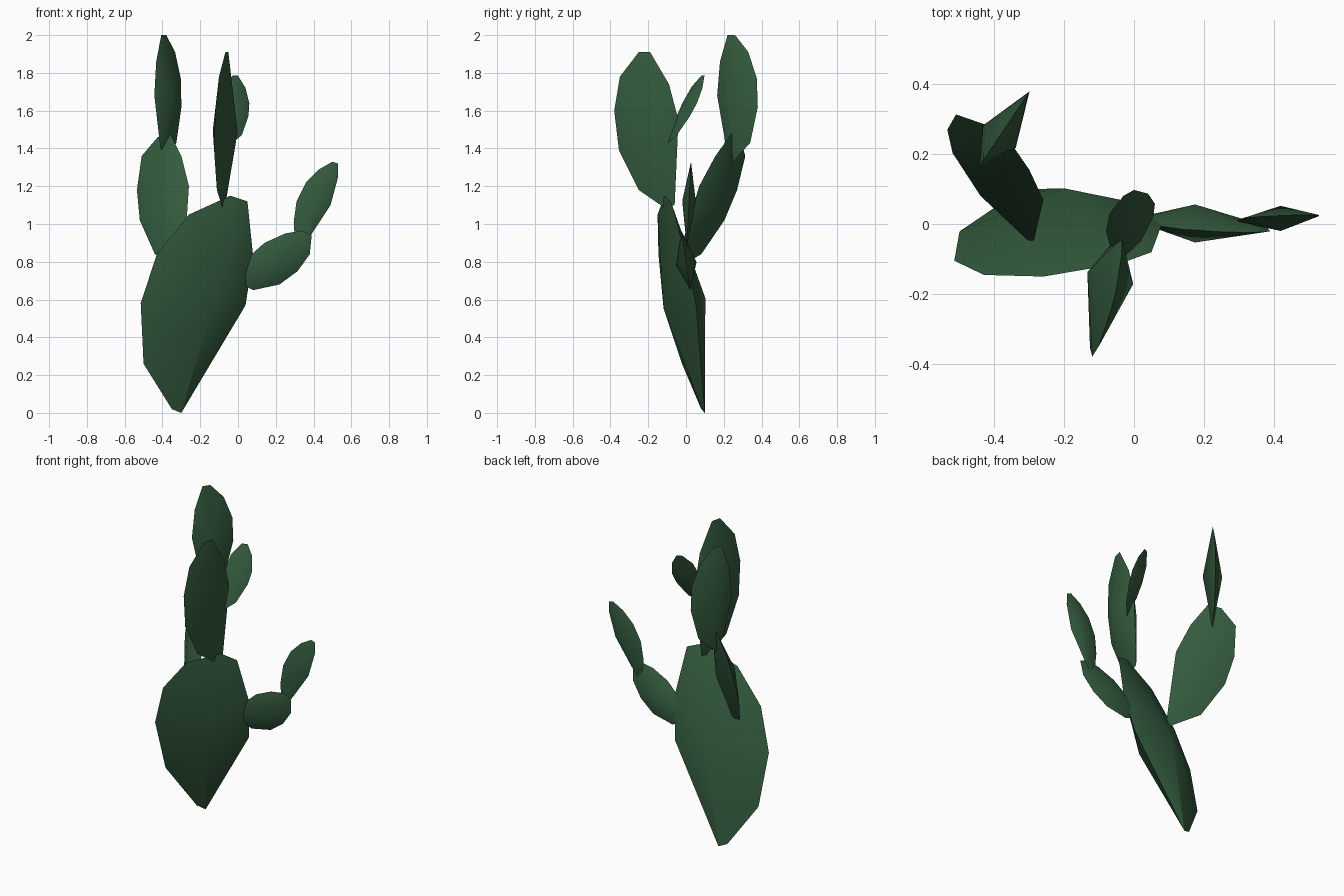
import bpy, bmesh, math
from mathutils import Vector

default_cube = bpy.data.objects.get("Cube")
if default_cube:
    bpy.data.objects.remove(default_cube, do_unlink=True)

# One flat green for the whole plant
GREEN = (.034, .105, .048, 1)
green = bpy.data.materials.new("cactus_green")
green.use_nodes = True
green.diffuse_color = GREEN
shader = green.node_tree.nodes["Principled BSDF"]
shader.inputs["Base Color"].default_value = GREEN
shader.inputs["Roughness"].default_value = .9


def pad(name, facing, plane, centre, bulge, outline):
    """Flat outline on a tilted plane, swelling to a peak on both sides.

    facing "y": outline is (x, z) and y = a + b*x + c*z
    facing "x": outline is (y, z) and x = a + b*y + c*z
    """
    a, b, c = plane

    def place(point):
        u, z = point
        depth = a + b * u + c * z
        return Vector((u, depth, z) if facing == "y" else (depth, u, z))

    normal = Vector((-b, 1, -c) if facing == "y" else (1, -b, -c)).normalized()

    bm = bmesh.new()
    rim = [bm.verts.new(place(p)) for p in outline]
    for side in (-1, 1):
        peak = bm.verts.new(place(centre) + normal * bulge * side)
        for i, vert in enumerate(rim):
            bm.faces.new((rim[i - 1], vert, peak))
    bmesh.ops.recalc_face_normals(bm, faces=bm.faces)

    mesh = bpy.data.meshes.new(name)
    bm.to_mesh(mesh)
    bm.free()
    mesh.materials.append(green)
    obj = bpy.data.objects.new(name, mesh)
    bpy.context.collection.objects.link(obj)

    # Soft faces, crisp rim
    bpy.ops.object.select_all(action="DESELECT")
    obj.select_set(True)
    bpy.context.view_layer.objects.active = obj
    bpy.ops.object.shade_smooth_by_angle(angle=math.radians(30))
    return obj


# Large pad rising from the ground
pad("main_pad", "y", (.184, .281, -.249), (-.17, .58), .118, [
    (-.3, 0), (-.35, .02), (-.5, .26), (-.515, .58), (-.43, .84),
    (-.26, 1.05), (-.04, 1.15), (.05, 1.12), (.08, .83), (.04, .57)])

# Rear branch: a leaning pad with an upright pad on top
pad("rear_lower_pad", "y", (-.543, -.755, .347), (-.385, 1.16), .06, [
    (-.29, .76), (-.44, .84), (-.52, 1.02), (-.535, 1.18), (-.51, 1.36),
    (-.425, 1.46), (-.36, 1.48), (-.3, 1.36), (-.26, 1.2), (-.27, 1.05)])
pad("rear_upper_pad", "x", (-.553, .667, 0), (.25, 1.67), .057, [
    (.25, 1.33), (.34, 1.43), (.38, 1.62), (.375, 1.77), (.33, 1.91),
    (.26, 2), (.22, 2), (.18, 1.86), (.165, 1.68), (.21, 1.42)])

# Front branch: a tall pad with a small pad near its edge
pad("front_tall_pad", "x", (-.12, .26, .062), (-.155, 1.49), .068, [
    (-.06, 1.1), (-.12, 1.09), (-.25, 1.18), (-.355, 1.39), (-.38, 1.6),
    (-.35, 1.78), (-.25, 1.91), (-.19, 1.91), (-.09, 1.74), (-.04, 1.55)])
pad("front_small_pad", "y", (-.795, .55, .5), (-.01, 1.62), .025, [
    (-.03, 1.43), (.02, 1.47), (.055, 1.57), (.06, 1.64), (.04, 1.72),
    (0, 1.785), (-.03, 1.785), (-.07, 1.727), (-.08, 1.638), (-.07, 1.55)])

# Side branch: an outstretched pad with an upturned pad at its end
pad("side_lower_pad", "y", (.12, 0, -.15), (.175, .79), .055, [
    (0, .69), (.08, .65), (.22, .68), (.315, .75), (.38, .84), (.39, .94),
    (.34, .965), (.25, .95), (.14, .9), (.05, .82), (0, .74)])
pad("side_upper_pad", "y", (-.04, 0, .05), (.42, 1.12), .036, [
    (.34, .88), (.3, .93), (.295, 1.01), (.31, 1.12), (.36, 1.22),
    (.43, 1.29), (.5, 1.33), (.53, 1.32), (.53, 1.25), (.49, 1.1), (.385, .94)])
